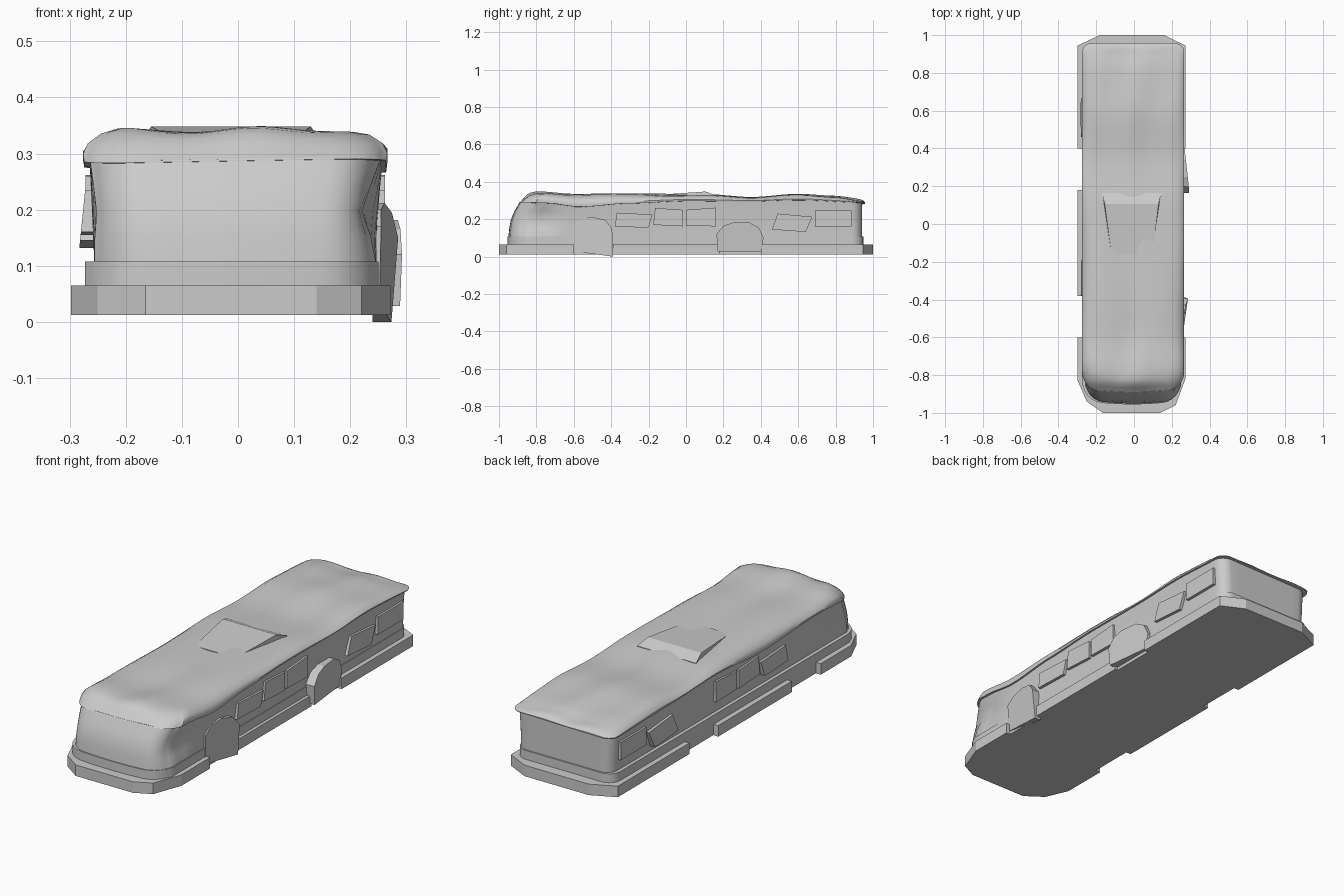
import bpy, bmesh
from math import sin, cos, pi, exp


def finish(bm, name, smooth=None):
    bmesh.ops.remove_doubles(bm, verts=bm.verts, dist=0.0005)
    bmesh.ops.recalc_face_normals(bm, faces=bm.faces)
    me = bpy.data.meshes.new(name)
    bm.to_mesh(me)
    bm.free()
    ob = bpy.data.objects.new(name, me)
    bpy.context.collection.objects.link(ob)
    if smooth:
        bpy.ops.object.select_all(action='DESELECT')
        ob.select_set(True)
        bpy.context.view_layer.objects.active = ob
        bpy.ops.object.shade_smooth_by_angle(angle=smooth)
    return ob


def loft(rings, name, smooth=None, caps=(True, True)):
    bm = bmesh.new()
    vs = [[bm.verts.new(p) for p in r] for r in rings]
    n = len(vs[0])
    for a, b in zip(vs, vs[1:]):
        for i in range(n):
            j = (i + 1) % n
            bm.faces.new((a[i], a[j], b[j], b[i]))
    if caps[0]:
        bm.faces.new(vs[0][::-1])
    if caps[1]:
        bm.faces.new(vs[-1])
    return finish(bm, name, smooth)


def interp(table, t):
    for (a, u), (b, v) in zip(table, table[1:]):
        if t <= b:
            s = max(0, (t - a) / (b - a))
            s = s * s * (3 - 2 * s)
            return u + (v - u) * s
    return table[-1][1]


def outline(x0, x1, y0, y1, rf=0.1, rb=0.06, n=32, bow=0.02):
    """Rounded rectangle with a bowed front edge."""
    pts = []

    def arc(cx, cy, r, a):
        for i in range(7):
            t = a + pi / 2 * i / 6
            pts.append((cx + r * cos(t), cy + r * sin(t)))

    def line(p, q, k):
        for i in range(1, k):
            pts.append((p[0] + (q[0] - p[0]) * i / k, p[1] + (q[1] - p[1]) * i / k))
    line((x1, y0 + rf), (x1, y1 - rb), n)
    arc(x1 - rb, y1 - rb, rb, 0)
    line((x1 - rb, y1), (x0 + rb, y1), 10)
    arc(x0 + rb, y1 - rb, rb, pi / 2)
    line((x0, y1 - rb), (x0, y0 + rf), n)
    arc(x0 + rf, y0 + rf, rf, pi)
    line((x0 + rf, y0), (x1 - rf, y0), 10)
    arc(x1 - rf, y0 + rf, rf, 3 * pi / 2)
    cx, hw = (x0 + x1) / 2, (x1 - x0) / 2
    return [(x, y + bow * ((x - cx) / hw) ** 2 if y < y0 + rf else y) for x, y in pts]


# Ground skirt with wheel gaps
right = [(0.14, -1), (0.22, -0.96), (0.272, -0.82), (0.272, -0.6), (0.25, -0.6), (0.25, -0.39),
         (0.265, -0.39), (0.265, 0.18), (0.25, 0.18), (0.25, 0.4), (0.272, 0.4), (0.272, 0.945), (0.16, 1)]
left = [(-0.18, 1), (-0.298, 0.945), (-0.298, 0.4), (-0.272, 0.4), (-0.272, 0.18), (-0.298, 0.18),
        (-0.298, -0.38), (-0.272, -0.38), (-0.272, -0.6), (-0.298, -0.6), (-0.298, -0.83), (-0.25, -0.94), (-0.165, -1)]
loft([[(x, y, z) for x, y in right + left] for z in (0.012, 0.065)], "skirt")

# Lower body band
loft([[(x, y, z) for x, y in outline(-0.273, 0.25, -0.955, 0.948)] for z in (0.06, 0.108)],
     "lower_band", 0.6)

# Crumpled body walls and roof
top_z = [(-0.95, 0.325), (-0.78, 0.345), (-0.6, 0.332), (-0.4, 0.336), (0.1, 0.331), (0.35, 0.315), (0.6, 0.332), (0.8, 0.322), (0.95, 0.304)]
eave_r = [(-0.92, 0.292), (-0.75, 0.287), (-0.57, 0.266), (-0.3, 0.285), (0, 0.297), (0.35, 0.295), (0.6, 0.302), (0.95, 0.288)]
eave_l = [(-0.92, 0.282), (-0.6, 0.292), (-0.2, 0.275), (0.2, 0.297), (0.5, 0.287), (0.95, 0.28)]


def eave(x, y):
    t = min(1, max(0, (x + 0.26) / 0.52))
    return interp(eave_l, y) * (1 - t) + interp(eave_r, y) * t


def roof(x, y):
    ripple = 0.006 * cos((x - 0.04) * 24 + 2 * sin(y * 4)) * (1 - (x / 0.3) ** 2)
    return interp(top_z, y) + ripple - 0.002


def dent(x, y, z):
    g = exp(-((y + 0.8) / 0.1) ** 2 - ((z - 0.2) / 0.05) ** 2)
    return (x - 0.035 * g if x > 0.1 else x + 0.01 * g if x < -0.1 else x, y, z)


walls = []
for f, x0, x1, y0 in ((0, -0.256, 0.247, -0.95), (0.25, -0.258, 0.247, -0.945), (0.5, -0.26, 0.249, -0.937),
                      (0.75, -0.262, 0.252, -0.918), (1.02, -0.264, 0.256, -0.89)):
    walls.append([dent(x, y, 0.105 + f * (eave(x, y) - 0.105))
                  for x, y in outline(x0, x1, y0, 0.941, 0.09, 0.055)])
loft(walls, "body_walls", 0.7)

shell = []
# f blends eave height to roof height, s squeezes towards the centre line
for f, grow, y0, y1, s in ((-0.02, -0.006, -0.89, 0.942, 1), (0, 0.008, -0.893, 0.957, 1), (0.25, 0.010, -0.88, 0.957, 1),
                           (0.55, 0.002, -0.866, 0.95, 1), (0.85, -0.022, -0.848, 0.94, 1), (1, -0.05, -0.825, 0.925, 1),
                           (1, -0.05, -0.8, 0.91, 0.7), (1, -0.05, -0.78, 0.9, 0.4), (1, -0.05, -0.77, 0.89, 0.15), (1, -0.05, -0.76, 0.88, 0)):
    ring = []
    for x, y in outline(-0.266 - grow, 0.256 + grow, y0, y1, 0.085, 0.05):
        x *= s
        e = eave(x, y)
        ring.append((x, y, e + f * (roof(x, y) - e)))
    shell.append(ring)
loft(shell, "roof", 0.7, (False, False))

# Roof scoop wedge
bm = bmesh.new()
P = [(-0.17, 0.165, 0.325), (0.145, 0.165, 0.325), (-0.155, 0.105, 0.348), (0.13, 0.105, 0.348),
     (-0.12, -0.16, 0.33), (0.1, -0.16, 0.33), (-0.12, -0.16, 0.3), (0.1, -0.16, 0.3),
     (-0.17, 0.165, 0.3), (0.145, 0.165, 0.3)]
v = [bm.verts.new(p) for p in P]
for q in ((0, 1, 3, 2), (2, 3, 5, 4), (4, 5, 7, 6), (8, 9, 1, 0), (6, 7, 9, 8), (0, 2, 4, 6, 8), (1, 3, 5, 7, 9)):
    bm.faces.new([v[i] for i in q])
finish(bm, "roof_scoop")


# Side plates: profile in (y, z) given depth in x
def plate(name, poly, inner, outer):
    loft([[(inner, y, z) for y, z in poly], [(outer(y, z), y, z) for y, z in poly]], name)


# Windows on both sides, some knocked crooked
windows = [[(-0.38, 0.16), (-0.2, 0.155), (-0.18, 0.225), (-0.37, 0.235)],
           [(-0.175, 0.17), (-0.015, 0.162), (-0.015, 0.25), (-0.165, 0.26)],
           [(0, 0.165), (0.16, 0.162), (0.16, 0.262), (0, 0.25)],
           [(0.46, 0.145), (0.64, 0.132), (0.675, 0.213), (0.49, 0.23)],
           [(0.69, 0.16), (0.885, 0.16), (0.885, 0.246), (0.69, 0.246)]]
for i, w in enumerate(windows):
    plate("window_right_%d" % i, w, 0.235, lambda y, z: 0.262)
    tilt = 0.1 if i in (0, 3) else 0
    plate("window_left_%d" % i, w, -0.245, lambda y, z: -0.272 + tilt * (z - 0.24))

# Loose wheel covers on the right side
plate("front_wheel_cover", [(-0.61, 0.03), (-0.61, 0.17), (-0.57, 0.2), (-0.5, 0.212), (-0.43, 0.195),
                            (-0.395, 0.15), (-0.39, 0), (-0.5, 0.015)], 0.24,
      lambda y, z: 0.288 + 0.13 * (y + 0.39) - 1.2 * (z - 0.11) ** 2)
plate("rear_wheel_cover", [(0.17, 0.028), (0.163, 0.12), (0.2, 0.165), (0.25, 0.182), (0.34, 0.182),
                           (0.39, 0.155), (0.415, 0.1), (0.4, 0.028)], 0.235,
      lambda y, z: 0.264 + 0.11 * (0.415 - y) + 0.03 * (z - 0.1))
